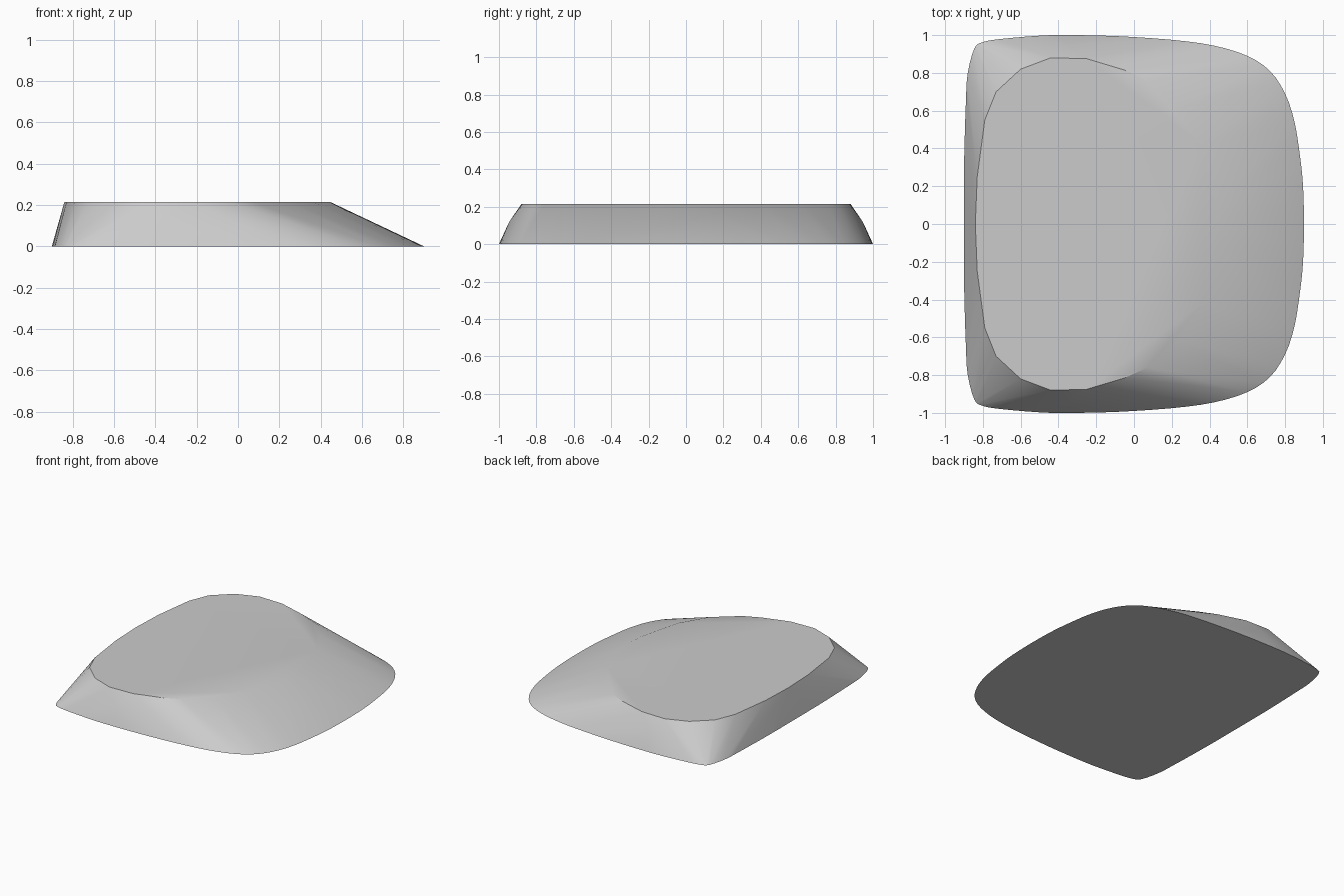
import bpy
import bmesh
import math
from mathutils import Vector

HEIGHT = 0.215

default_cube = bpy.data.objects.get("Cube")
if default_cube:
    bpy.data.objects.remove(default_cube, do_unlink=True)


def make_material(name, colour):
    material = bpy.data.materials.new(name)
    material.use_nodes = True
    material.diffuse_color = colour
    material.node_tree.nodes["Principled BSDF"].inputs["Base Color"].default_value = colour
    return material


def mirrored_loop(half):
    """Close a half outline by reflecting it across the x axis."""
    points = [Vector(p) for p in half]
    return points + [Vector((p.x, -p.y)) for p in reversed(points[1:-1])]


def smooth_loop(points, steps):
    """Catmull-Rom curve through a closed loop of points."""
    result = []
    count = len(points)
    for i in range(count):
        a, b, c, d = (points[(i + k) % count] for k in (-1, 0, 1, 2))
        for step in range(steps):
            t = step / steps
            result.append(0.5 * (2 * b + (c - a) * t
                                 + (2 * a - 5 * b + 4 * c - d) * t ** 2
                                 + (3 * b - a - 3 * c + d) * t ** 3))
    return result


# Ground outline: square on the left edge, broadly rounded on the right
base_half = [(-0.9, 0), (-0.9, 0.3), (-0.89, 0.65), (-0.88, 0.8), (-0.845, 0.93),
             (-0.8, 0.963), (-0.7, 0.98), (-0.5, 0.997), (-0.35, 1), (-0.1, 0.995),
             (0.2, 0.975), (0.42, 0.945), (0.6, 0.89), (0.72, 0.81), (0.8, 0.69),
             (0.85, 0.54), (0.88, 0.35), (0.895, 0.2), (0.9, 0)]

# Faceted rim of the flat top
top_half = [(-0.84, 0), (-0.83, 0.25), (-0.79, 0.55), (-0.73, 0.7), (-0.6, 0.82),
            (-0.44, 0.88), (-0.25, 0.875), (-0.05, 0.815), (0.07, 0.76), (0.24, 0.62),
            (0.36, 0.42), (0.44, 0.1), (0.445, 0)]

# Slight swell of the two long flanks
flank_half = [(-0.62, 0.905), (-0.35, 0.946), (0, 0.9)]

bm = bmesh.new()
for point in smooth_loop(mirrored_loop(base_half), 3):
    bm.verts.new((point.x, point.y, 0))
for point in mirrored_loop(top_half):
    bm.verts.new((point.x, point.y, HEIGHT))
for x, y in flank_half:
    for side in (-1, 1):
        bm.verts.new((x, side * y, HEIGHT * 0.55))

# Skin the outlines into one closed solid with flat top and bottom
hull = bmesh.ops.convex_hull(bm, input=bm.verts[:])
unused = {v for v in hull["geom_interior"] + hull["geom_unused"]
          if isinstance(v, bmesh.types.BMVert)}
bmesh.ops.delete(bm, geom=list(unused), context='VERTS')
bmesh.ops.dissolve_limit(bm, angle_limit=math.radians(0.2),
                         verts=bm.verts[:], edges=bm.edges[:])
bmesh.ops.recalc_face_normals(bm, faces=bm.faces[:])

mesh = bpy.data.meshes.new("sloped_block")
bm.to_mesh(mesh)
bm.free()
mesh.materials.append(make_material("light_grey", (0.6, 0.6, 0.6, 1)))
block = bpy.data.objects.new("sloped_block", mesh)
bpy.context.collection.objects.link(block)

# Gentle right slope blends into the top; steep flanks keep a crisp rim
bpy.ops.object.select_all(action='DESELECT')
block.select_set(True)
bpy.context.view_layer.objects.active = block
bpy.ops.object.shade_smooth_by_angle(angle=math.radians(32))
